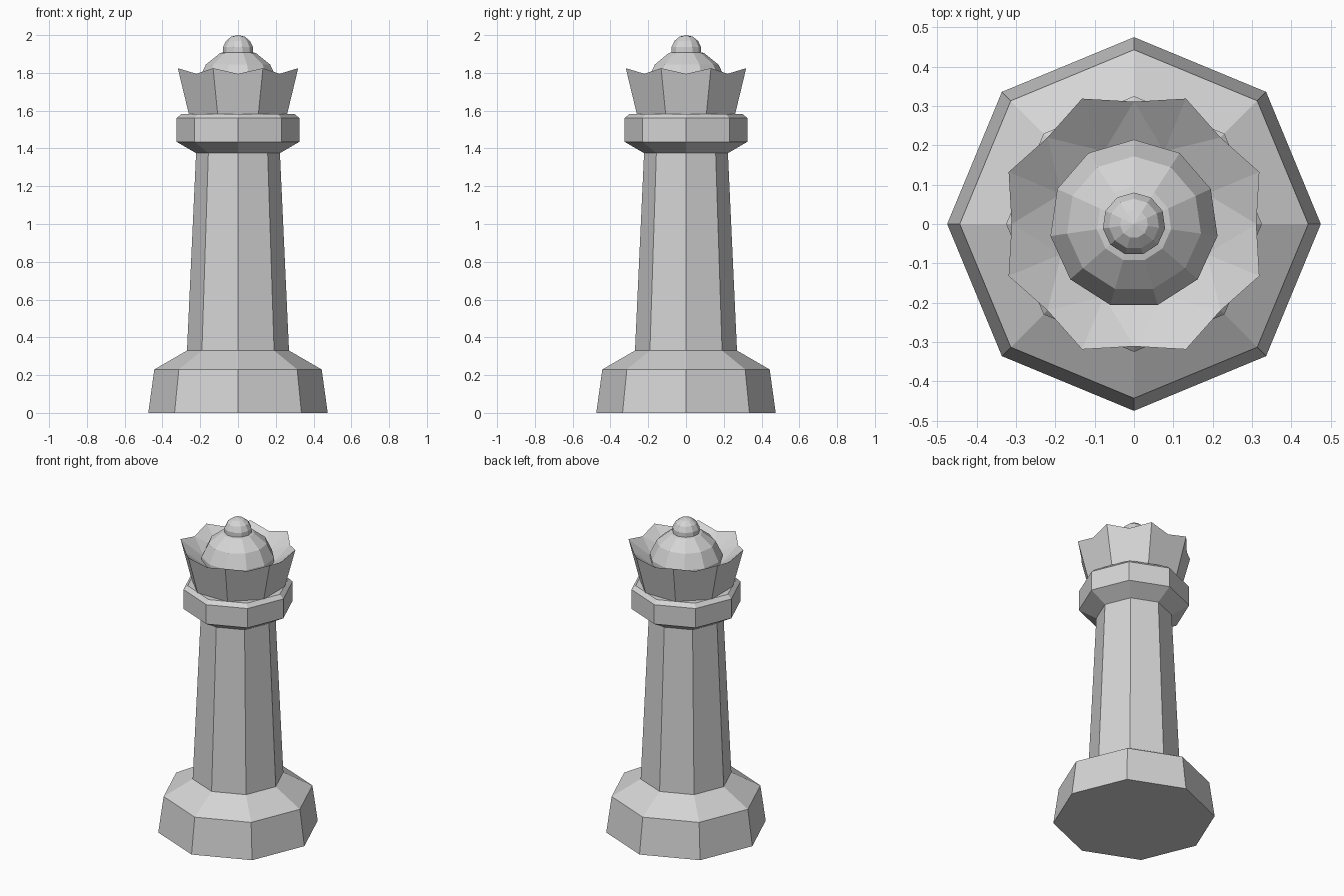
import bpy
import math

cube = bpy.data.objects.get("Cube")
if cube:
    bpy.data.objects.remove(cube, do_unlink=True)

GREY = (0.66, 0.66, 0.66, 1)
stone = bpy.data.materials.new("light grey")
stone.use_nodes = True
stone.diffuse_color = GREY
stone.node_tree.nodes["Principled BSDF"].inputs["Base Color"].default_value = GREY


def ring(radius, z, sides=8, turn=0.0):
    """Points of a regular polygon, first corner at the given angle."""
    step = math.tau / sides
    return [(radius * math.cos(turn + i * step), radius * math.sin(turn + i * step), z)
            for i in range(sides)]


def add_object(name, verts, faces):
    mesh = bpy.data.meshes.new(name)
    mesh.from_pydata(verts, [], faces)
    mesh.materials.append(stone)
    mesh.update()
    obj = bpy.data.objects.new(name, mesh)
    bpy.context.collection.objects.link(obj)
    return obj


def lathe(name, profile, sides=8, turn=0.0):
    """Closed faceted solid from (radius, height) pairs, bottom to top."""
    verts = [p for r, z in profile for p in ring(r, z, sides, turn)]
    faces = []
    for k in range(len(profile) - 1):
        a, b = k * sides, (k + 1) * sides
        for i in range(sides):
            j = (i + 1) % sides
            faces.append((a + i, a + j, b + j, b + i))
    top = (len(profile) - 1) * sides
    faces.append(tuple(reversed(range(sides))))
    faces.append(tuple(range(top, top + sides)))
    return add_object(name, verts, faces)


def ball(name, radius, z, sides=11, bands=7):
    """Faceted ball with one corner pointing to the back."""
    profile = []
    for k in range(1, bands):
        a = math.pi * k / bands
        profile.append((radius * math.sin(a), z - radius * math.cos(a)))
    verts = [p for r, h in profile for p in ring(r, h, sides, math.pi / 2)]
    south, north = len(verts), len(verts) + 1
    verts += [(0, 0, z - radius), (0, 0, z + radius)]
    last = (bands - 2) * sides
    faces = []
    for i in range(sides):
        j = (i + 1) % sides
        faces.append((south, j, i))
        faces.append((north, last + i, last + j))
        for k in range(0, last, sides):
            faces.append((k + i, k + j, k + sides + j, k + sides + i))
    return add_object(name, verts, faces)


# Foot, shaft and collar: octagons with corners on the axes
lathe("base", [(0.475, 0), (0.443, 0.23), (0.27, 0.33)])
lathe("shaft", [(0.27, 0.33), (0.222, 1.375)])
lathe("collar", [(0.222, 1.375), (0.325, 1.435), (0.325, 1.56), (0.30, 1.583)])

# Crown: flaring octagonal cup with eight points and shallow valleys
half = math.pi / 8
low = ring(0.282, 1.583, 8, half)
tips = ring(0.345, 1.825, 8, half)
valleys = ring(0.311, 1.795, 8, 2 * half)
bowl = ring(0.20, 1.72, 8, half)
crown_faces = [tuple(range(7, -1, -1)), tuple(range(24, 32))]
for i in range(8):
    j = (i + 1) % 8
    tip_i, tip_j, valley = 8 + i, 8 + j, 16 + i
    crown_faces.append((i, j, tip_j, valley, tip_i))
    crown_faces += [(tip_i, valley, 24 + i), (valley, 24 + j, 24 + i),
                    (valley, tip_j, 24 + j)]
add_object("crown", low + tips + valleys + bowl, crown_faces)

# Dome inside the crown and the knob on top
ball("dome", 0.22, 1.707)
ball("knob", 0.082, 1.918)
